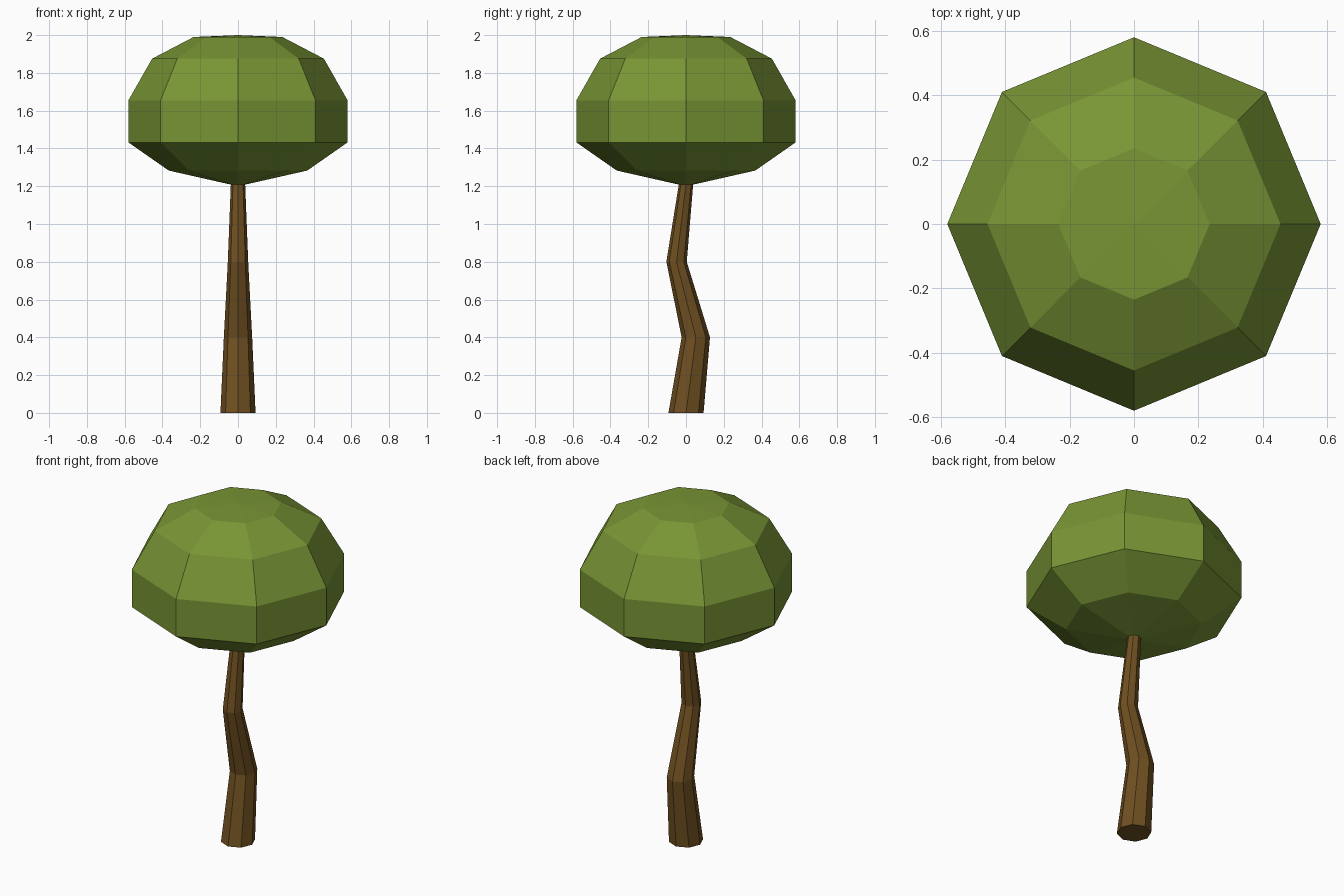
import bpy, bmesh
from math import cos, sin, tau

if "Cube" in bpy.data.objects:
    bpy.data.objects.remove(bpy.data.objects["Cube"])

SIDES = 8


def material(name, rgb):
    mat = bpy.data.materials.new(name)
    mat.diffuse_color = (*rgb, 1.0)
    mat.use_nodes = True
    mat.node_tree.nodes["Principled BSDF"].inputs["Base Color"].default_value = mat.diffuse_color
    return mat


def stacked_rings(name, rings, mat, bottom=None, top=None):
    """Skin octagonal rings (z, radius, y centre); close with a tip or a flat cap."""
    bm = bmesh.new()
    loops = [[bm.verts.new((r * cos(tau * i / SIDES), y + r * sin(tau * i / SIDES), z))
              for i in range(SIDES)] for z, r, y in rings]
    for a, b in zip(loops, loops[1:]):
        for i in range(SIDES):
            j = (i + 1) % SIDES
            bm.faces.new((a[i], a[j], b[j], b[i]))
    for loop, tip in ((loops[0], bottom), (loops[-1], top)):
        if tip is None:
            bm.faces.new(loop)
        else:
            apex = bm.verts.new((0, 0, tip))
            for i in range(SIDES):
                bm.faces.new((loop[i], loop[(i + 1) % SIDES], apex))
    bmesh.ops.recalc_face_normals(bm, faces=bm.faces)
    mesh = bpy.data.meshes.new(name)
    bm.to_mesh(mesh)
    bm.free()
    mesh.materials.append(mat)
    obj = bpy.data.objects.new(name, mesh)
    bpy.context.collection.objects.link(obj)
    return obj


# Crooked tapering trunk
stacked_rings("trunk",
              [(0, 0.093, 0), (0.4, 0.075, 0.052), (0.8, 0.054, -0.05), (1.21, 0.038, 0)],
              material("bark", (0.16, 0.08, 0.015)))

# Faceted leafy crown with shallow tips above and below
stacked_rings("crown",
              [(1.283, 0.367, 0), (1.432, 0.58, 0), (1.655, 0.58, 0),
               (1.875, 0.455, 0), (1.99, 0.235, 0)],
              material("leaves", (0.19, 0.30, 0.035)), bottom=1.2, top=2.0)
